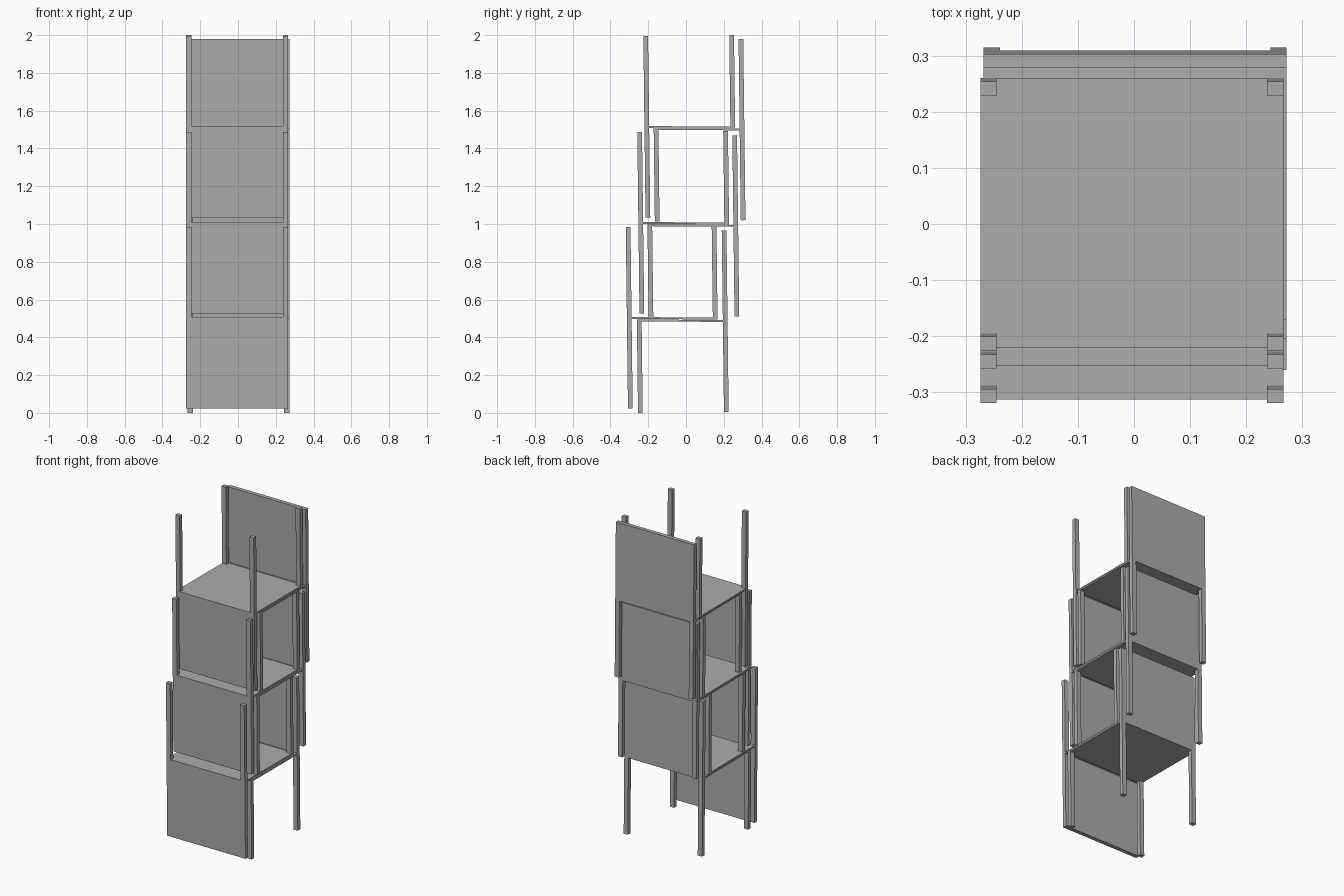
import bpy
from math import radians
from mathutils import Matrix, Vector

cube = bpy.data.objects.get("Cube")
if cube:
    bpy.data.objects.remove(cube, do_unlink=True)

# Single grey finish
grey = bpy.data.materials.new("grey")
grey.use_nodes = True
GREY = (0.41, 0.41, 0.41, 1)
grey.diffuse_color = GREY
grey.node_tree.nodes["Principled BSDF"].inputs["Base Color"].default_value = GREY

WIDTH, DEPTH, SEAT = 0.54, 0.48, 0.01
LEG_X, LEG_Y = 0.029, 0.025
DOWN, UP = -0.485, 0.475
TILT = 0.7
SIGNS = ((-1, "right"), (1, "left"))


def box(name, lo, hi, frame):
    """Box between two corners, placed by a chair frame."""
    lo, hi = Vector(lo), Vector(hi)
    bpy.ops.mesh.primitive_cube_add(size=1)
    ob = bpy.context.object
    ob.name = name
    size = hi - lo
    ob.data.transform(Matrix.Translation((lo + hi) / 2) @ Matrix.Diagonal((*size, 1)))
    ob.matrix_world = frame
    ob.data.materials.append(grey)


def chair(name, x, y, z, turn):
    """Plain chair with its origin at the middle of the seat."""
    frame = Matrix.Translation((x, y, z)) @ Matrix.Rotation(radians(turn), 4, "X")
    w, d = WIDTH / 2, DEPTH / 2

    # Seat, sloping slightly down towards the back
    slope = Matrix.Rotation(radians(-TILT - 0.3), 4, "X")
    box(name + "_seat", (-w, -d, -SEAT / 2), (w, d, SEAT / 2), frame @ slope)

    # Short front legs and tall back posts
    for s, side in SIGNS:
        x0, x1 = sorted((s * w, s * (w - LEG_X)))
        box(f"{name}_front_leg_{side}", (x0, -d, DOWN), (x1, -d + LEG_Y, 0), frame)
        box(f"{name}_back_leg_{side}", (x0, d - LEG_Y, DOWN), (x1, d, 0), frame)

    # Full-width back panel
    box(name + "_back_panel", (-w, d - LEG_Y, 0), (w, d, UP), frame)


# Three interlocking pairs: one upright chair, one upside down on its seat
upright = ((-0.02, 0.488), (0.036, 0.992), (0.069, 1.502))
inverted = ((-0.073, 0.501), (-0.012, 1.004), (0.02, 1.512))
for level, (a, b) in zip(("lower", "middle", "upper"), zip(upright, inverted)):
    chair(level + "_upright", 0.002, *a, TILT)
    chair(level + "_inverted", -0.004, *b, 180 + TILT)
